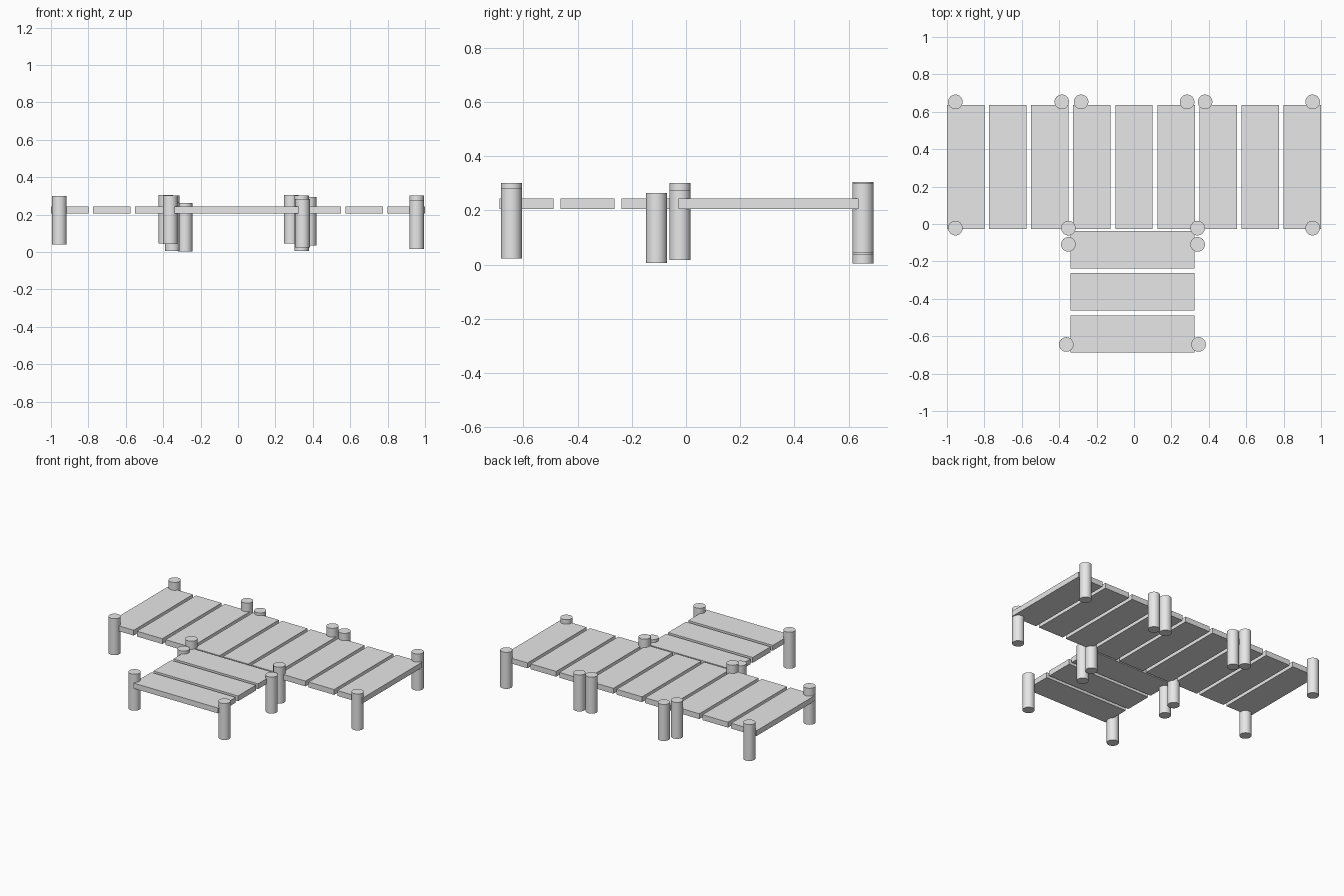
import bpy

cube = bpy.data.objects.get("Cube")
if cube:
    bpy.data.objects.remove(cube, do_unlink=True)

# Single plain grey material
grey = bpy.data.materials.new("plain_grey")
grey.use_nodes = True
COLOR = (0.8, 0.8, 0.8, 1)
grey.diffuse_color = COLOR
grey.node_tree.nodes["Principled BSDF"].inputs["Base Color"].default_value = COLOR

PLANK_WIDTH, PLANK_LENGTH, PLANK_THICK = 0.2, 0.664, 0.038
PITCH, DECK_Z = 0.225, 0.224
POST_RADIUS, POST_HEIGHT = 0.039, 0.259


def plank(name, x, y, size_x, size_y):
    bpy.ops.mesh.primitive_cube_add(size=1, location=(x, y, DECK_Z))
    ob = bpy.context.object
    ob.name = name
    ob.scale = (size_x, size_y, PLANK_THICK)
    bpy.ops.object.transform_apply(location=False, rotation=False, scale=True)
    ob.data.materials.append(grey)


def post(name, x, y, bottom):
    bpy.ops.mesh.primitive_cylinder_add(
        vertices=32, radius=POST_RADIUS, depth=POST_HEIGHT,
        location=(x, y, bottom + POST_HEIGHT / 2))
    ob = bpy.context.object
    ob.name = name
    ob.data.materials.append(grey)
    bpy.ops.object.shade_smooth_by_angle()


# Main walkway: nine planks side by side along x
for i in range(9):
    plank(f"walkway_plank_{i + 1}", (i - 4) * PITCH, 0.304, PLANK_WIDTH, PLANK_LENGTH)

# Short jetty: three planks side by side along y
for i in range(3):
    plank(f"jetty_plank_{i + 1}", -0.008, -0.138 - i * PITCH, PLANK_LENGTH, PLANK_WIDTH)

# Posts by row: y, then (x, bottom height) of each
rows = {
    "back_post": (0.653, [(-0.955, 0.04), (-0.386, 0.045), (-0.283, 0.003),
                          (0.284, 0.045), (0.38, 0.035), (0.955, 0.042)]),
    "walkway_front_post": (-0.022, [(-0.955, 0.04), (-0.351, 0.042),
                                    (0.34, 0.042), (0.955, 0.016)]),
    "jetty_inner_post": (-0.109, [(-0.351, 0.005), (0.34, 0.005)]),
    "jetty_outer_post": (-0.644, [(-0.362, 0.042), (0.345, 0.023)]),
}
for name, (y, spots) in rows.items():
    for n, (x, bottom) in enumerate(spots):
        post(f"{name}_{n + 1}", x, y, bottom)
